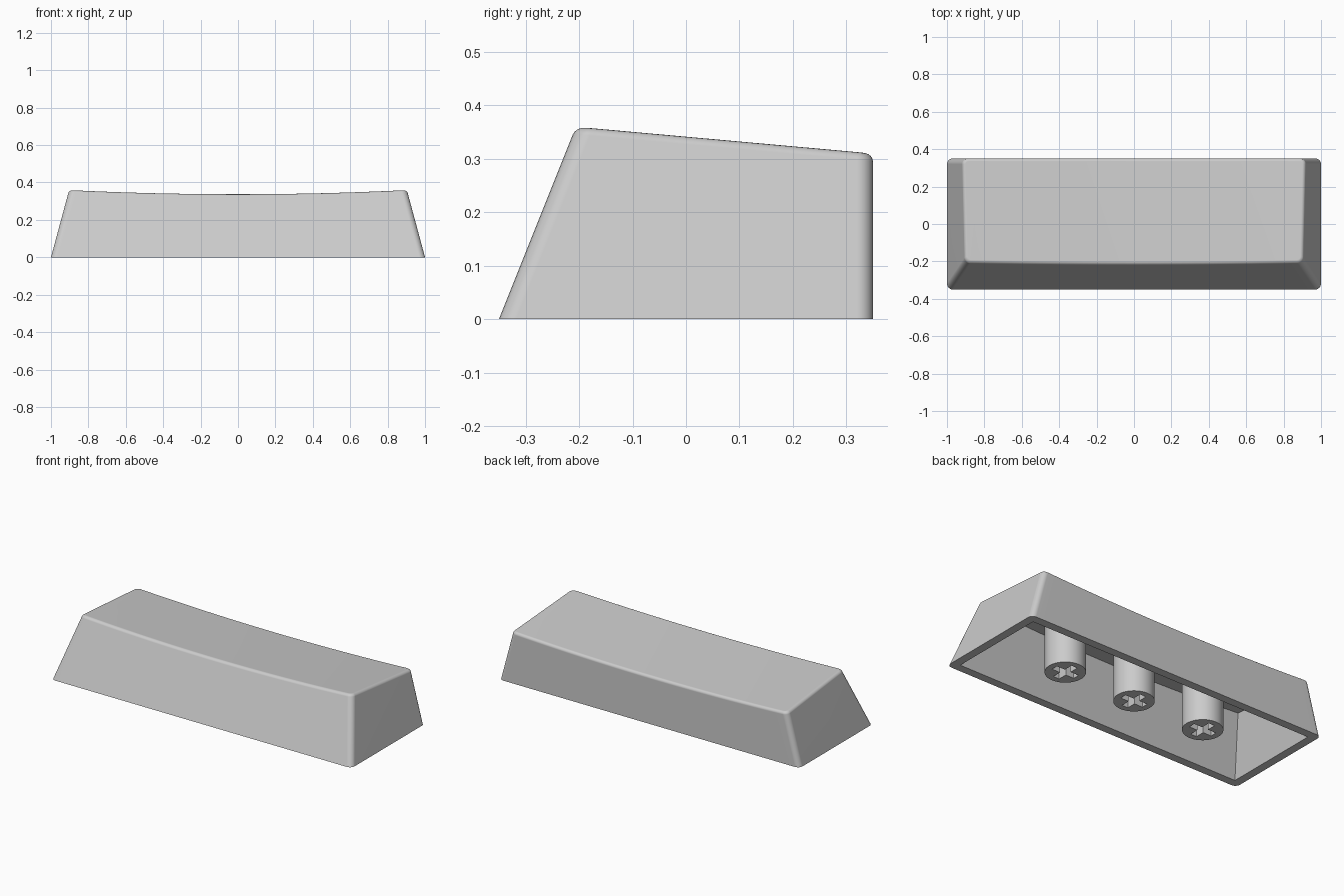
import bpy, bmesh, math

cube = bpy.data.objects.get("Cube")
if cube:
    bpy.data.objects.remove(cube, do_unlink=True)

COLUMNS = 24
STEM_RADIUS = 0.11
STEM_SPACING = 0.475

grey = bpy.data.materials.new("light grey plastic")
grey.use_nodes = True
grey.diffuse_color = (0.6, 0.6, 0.6, 1)
grey.node_tree.nodes["Principled BSDF"].inputs["Base Color"].default_value = grey.diffuse_color


def make_object(name, bm):
    bmesh.ops.recalc_face_normals(bm, faces=bm.faces)
    mesh = bpy.data.meshes.new(name)
    bm.to_mesh(mesh)
    bm.free()
    mesh.materials.append(grey)
    obj = bpy.data.objects.new(name, mesh)
    bpy.context.collection.objects.link(obj)
    return obj


def select(obj):
    bpy.ops.object.select_all(action="DESELECT")
    obj.select_set(True)
    bpy.context.view_layer.objects.active = obj


def cut(obj, cutter):
    select(obj)
    mod = obj.modifiers.new("cut", "BOOLEAN")
    mod.operation = "DIFFERENCE"
    mod.solver = "EXACT"
    mod.object = cutter
    bpy.ops.object.modifier_apply(modifier=mod.name)
    bpy.data.objects.remove(cutter, do_unlink=True)


def smooth(obj):
    select(obj)
    bpy.ops.object.shade_smooth_by_angle(angle=math.radians(30))
    mod = obj.modifiers.new("flat face normals", "WEIGHTED_NORMAL")
    mod.keep_sharp = True


def tapered_hull(inset, drop, base):
    """Closed body: sloped front and sides, upright back, dished sloping top."""
    bm = bmesh.new()
    back, slope, lean = 0.35 - inset, 0.09, 0.4
    rows = []
    for i in range(COLUMNS + 1):
        s = 2 * i / COLUMNS - 1
        dish = 0.338 - drop + 0.023 * s * s
        top_back = dish - slope * (back + 0.21)
        top_front = (dish + slope * (back - 0.21)) / (1 + slope * lean)
        corners = []
        for z, is_back in ((base, 0), (base, 1), (top_back, 1), (top_front, 0)):
            y = back if is_back else lean * z - back
            corners.append(bm.verts.new((s * (1 - inset - 0.27 * z), y, z)))
        rows.append(corners)
    for a, b in zip(rows, rows[1:]):
        for k in range(4):
            n = (k + 1) % 4
            bm.faces.new((a[k], a[n], b[n], b[k]))
    bm.faces.new(rows[0])
    bm.faces.new(rows[-1])
    bmesh.ops.recalc_face_normals(bm, faces=bm.faces)
    return bm


def round_edges(bm, edges, radius, segments):
    bmesh.ops.bevel(bm, geom=edges, offset=radius, offset_type="OFFSET",
                    segments=segments, profile=0.5, affect="EDGES")
    bm.normal_update()


# Outer shell with rounded upright corners and a softened top rim
bm = tapered_hull(0, 0, 0)
uprights = [e for e in bm.edges if abs(e.verts[0].co.z - e.verts[1].co.z) > 0.2
            and e.calc_face_angle() > 0.5]
round_edges(bm, uprights, 0.03, 6)
rim = [e for e in bm.edges
       if sum(f.normal.z > 0.8 for f in e.link_faces) == 1
       and all(v.co.z > 0.1 for v in e.verts)]
round_edges(bm, rim, 0.015, 4)
shell = make_object("key_shell", bm)

# Hollow underside
cut(shell, make_object("cavity_cutter", tapered_hull(0.05, 0.035, -0.05)))
smooth(shell)

# Three mounting stems with cross-shaped sockets
for name, x in (("left", STEM_SPACING), ("middle", 0), ("right", -STEM_SPACING)):
    bm = bmesh.new()
    bmesh.ops.create_cone(bm, cap_ends=True, segments=48, radius1=STEM_RADIUS,
                          radius2=STEM_RADIUS, depth=0.297)
    bmesh.ops.translate(bm, verts=bm.verts, vec=(x, 0, 0.1485))
    stem = make_object(name + "_stem", bm)

    bm = bmesh.new()
    arm, half = 0.075, 0.02
    outline = []
    for q in range(4):
        c, s = round(math.cos(q * math.pi / 2)), round(math.sin(q * math.pi / 2))
        for px, py in ((half, half), (arm, half), (arm, -half)):
            outline.append(bm.verts.new((x + c * px + s * py, s * px - c * py, -0.05)))
    socket = bm.faces.new(outline)
    raised = bmesh.ops.extrude_face_region(bm, geom=[socket], use_keep_orig=True)["geom"]
    bmesh.ops.translate(bm, vec=(0, 0, 0.27),
                        verts=[g for g in raised if isinstance(g, bmesh.types.BMVert)])
    cut(stem, make_object("socket_cutter", bm))
    smooth(stem)
